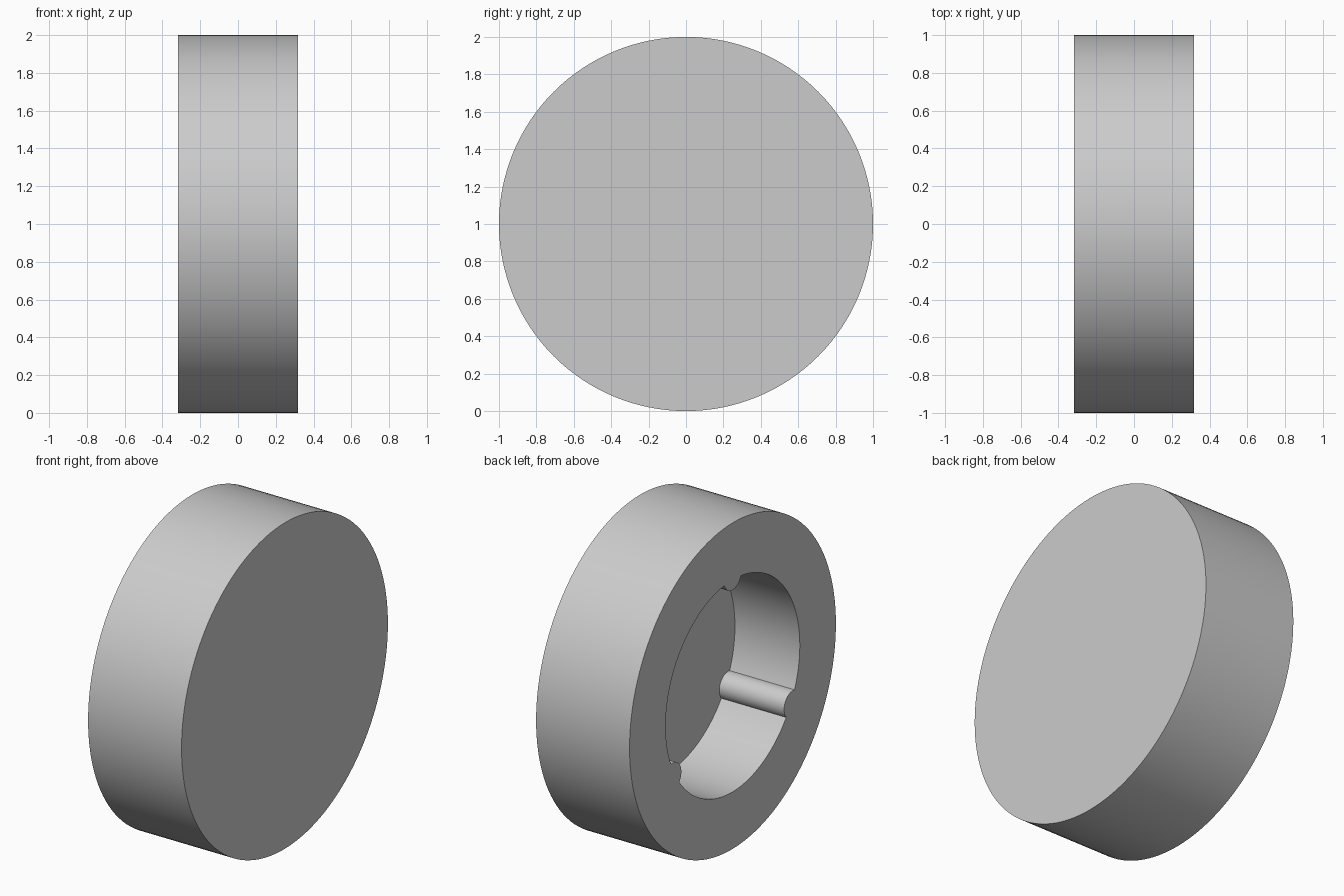
import bpy, bmesh, math

if "Cube" in bpy.data.objects:
    bpy.data.objects.remove(bpy.data.objects["Cube"])

HALF = 0.317            # half thickness along x
R, HOLE = 1.0, 0.65     # outer and socket radii
DEPTH = 0.44            # socket depth
RIB_R, RIB_C = 0.085, 0.673   # rib radius and its distance from the axis
SIDES = 128


def polar(r, a):
    return (r * math.cos(a), r * math.sin(a))


# Socket outline: a circle with three round ribs bulging inward
def socket_outline():
    # angle where a rib circle meets the socket wall, seen from the axis / rib centre
    cos_half = (HOLE**2 + RIB_C**2 - RIB_R**2) / (2 * HOLE * RIB_C)
    half = math.acos(cos_half)
    sweep = math.atan2(HOLE * math.sin(half), RIB_C - HOLE * cos_half)
    pts = []
    for k in range(3):
        a = math.radians(90 + 120 * k)
        cy, cz = polar(RIB_C, a)
        for i in range(17):
            t = a + math.pi + sweep * (1 - 2 * i / 16)
            dy, dz = polar(RIB_R, t)
            pts.append((cy + dy, cz + dz))
        start, span = a + half, math.radians(120) - 2 * half
        pts += [polar(HOLE, start + span * i / 40) for i in range(1, 40)]
    return pts


def ring(bm, pts, x):
    return [bm.verts.new((x, y, z + R)) for y, z in pts]


def wall(bm, a, b):
    n = len(a)
    for i in range(n):
        j = (i + 1) % n
        bm.faces.new((a[i], a[j], b[j], b[i]))


bm = bmesh.new()
circle = [polar(R, 2 * math.pi * i / SIDES) for i in range(SIDES)]
socket = socket_outline()

# Outer drum and closed face
open_rim, closed_rim = ring(bm, circle, -HALF), ring(bm, circle, HALF)
wall(bm, open_rim, closed_rim)
bm.faces.new(closed_rim)

# Ribbed socket wall and floor
mouth, floor = ring(bm, socket, -HALF), ring(bm, socket, -HALF + DEPTH)
wall(bm, mouth, floor)
bm.faces.new(floor)

# Flat face around the socket
edges = [bm.edges.get((l[i - 1], l[i])) for l in (open_rim, mouth) for i in range(len(l))]
bmesh.ops.triangle_fill(bm, edges=edges, use_beauty=True)
bmesh.ops.recalc_face_normals(bm, faces=bm.faces[:])

mesh = bpy.data.meshes.new("ribbed_cap")
bm.to_mesh(mesh)
bm.free()
cap = bpy.data.objects.new("ribbed_cap", mesh)
bpy.context.collection.objects.link(cap)

grey = bpy.data.materials.new("light grey")
grey.diffuse_color = (0.6, 0.6, 0.6, 1)
grey.use_nodes = True
grey.node_tree.nodes["Principled BSDF"].inputs["Base Color"].default_value = grey.diffuse_color
mesh.materials.append(grey)

bpy.context.view_layer.objects.active = cap
cap.select_set(True)
bpy.ops.object.shade_smooth_by_angle(angle=math.radians(30))
